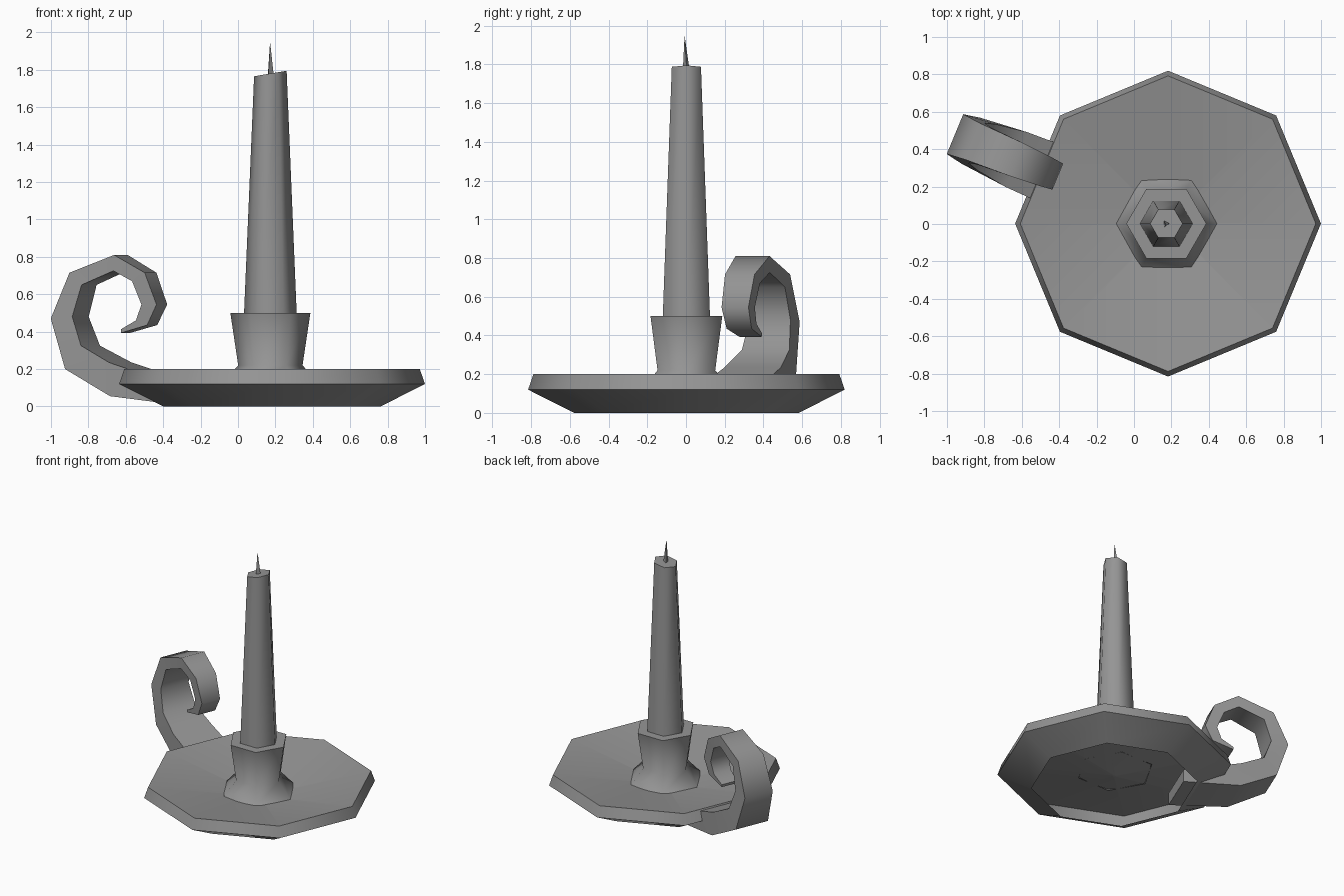
import bpy, bmesh
from math import cos, sin, pi, radians

old = bpy.data.objects.get("Cube")
if old:
    bpy.data.objects.remove(old, do_unlink=True)

grey = bpy.data.materials.new("plain grey")
grey.use_nodes = True
COLOUR = (0.3, 0.3, 0.3, 1)
grey.diffuse_color = COLOUR
grey.node_tree.nodes["Principled BSDF"].inputs["Base Color"].default_value = COLOUR


def finish(name, bm, location=(0, 0, 0), turn=0):
    """Turn a bmesh into a named grey object."""
    bmesh.ops.recalc_face_normals(bm, faces=bm.faces)
    mesh = bpy.data.meshes.new(name)
    bm.to_mesh(mesh)
    bm.free()
    mesh.materials.append(grey)
    obj = bpy.data.objects.new(name, mesh)
    obj.location = location
    obj.rotation_euler.z = turn
    bpy.context.collection.objects.link(obj)


def loft(rings, cap_start=False):
    """Skin a list of point rings, closing the last one."""
    bm = bmesh.new()
    loops = [[bm.verts.new(p) for p in ring] for ring in rings]
    for a, b in zip(loops, loops[1:]):
        n = len(a)
        for i in range(n):
            j = (i + 1) % n
            bm.faces.new((a[i], a[j], b[j], b[i])).smooth = True
    if cap_start:
        bm.faces.new(loops[0])
    bm.faces.new(loops[-1])
    return bm, loops


def turned(name, profile, sides, x, sharp, tilt=0):
    """Lathe a (radius, z) profile, open below, creased at the sharp rings."""
    rings = []
    for k, (r, z) in enumerate(profile):
        slope = tilt if k == len(profile) - 1 else 0
        rings.append([(r * cos(2 * pi * i / sides), r * sin(2 * pi * i / sides),
                       z + slope * r * cos(2 * pi * i / sides))
                      for i in range(sides)])
    bm, loops = loft(rings)
    for k in sharp:
        for i, v in enumerate(loops[k]):
            bm.edges.get((v, loops[k][(i + 1) % sides])).smooth = False
    finish(name, bm, (x, 0.002, 0))


PLATE_X, CANDLE_X = 0.182, 0.173

# Dished octagonal plate, hollow underneath
turned("plate", [(0.58, 0), (0.8175, 0.12), (0.79, 0.2), (0.01, 0.07)],
       8, PLATE_X, sharp=(1, 2))

# Six-sided socket with flared foot, and the tapered candle
turned("socket", [(0.272, 0.11), (0.172, 0.22), (0.214, 0.5)],
       6, CANDLE_X, sharp=(2,))
turned("candle", [(0.141, 0.49), (0.087, 1.78)], 6, CANDLE_X, sharp=(1,), tilt=0.17)

# Three-sided pointed wick, leaning slightly
bm = bmesh.new()
bmesh.ops.create_cone(bm, cap_ends=True, segments=3, radius1=0.02,
                      radius2=0, depth=0.18)
for v in bm.verts:
    if v.co.z > 0:
        v.co.x -= 0.005
        v.co.y -= 0.008
finish("wick", bm, (0.171, 0.002, 1.86), radians(35))

# Curled handle: outer (u, z), inner (u, z), band width, from base to tip
CURL = [
    (0.45, 0.005, 0.45, 0.10, 0.345),
    (0.875, 0.055, 0.88, 0.235, 0.315),
    (1.145, 0.20, 1.053, 0.325, 0.265),
    (1.235, 0.47, 1.111, 0.48, 0.23),
    (1.131, 0.715, 1.061, 0.65, 0.21),
    (0.877, 0.81, 0.881, 0.725, 0.19),
    (0.705, 0.715, 0.778, 0.67, 0.165),
    (0.64, 0.545, 0.727, 0.545, 0.15),
    (0.696, 0.435, 0.761, 0.46, 0.14),
    (0.85, 0.393, 0.852, 0.412, 0.125),
]
rings = [[(uo, -w / 2, zo), (uo, w / 2, zo), (ui, w / 2, zi), (ui, -w / 2, zi)]
         for uo, zo, ui, zi, w in CURL]
bm, loops = loft(rings, cap_start=True)
for a, b in zip(loops, loops[1:]):
    for v, t in zip(a, b):
        bm.edges.get((v, t)).smooth = False
finish("handle", bm, (PLATE_X + 0.002, 0.008, 0), radians(157.5))
